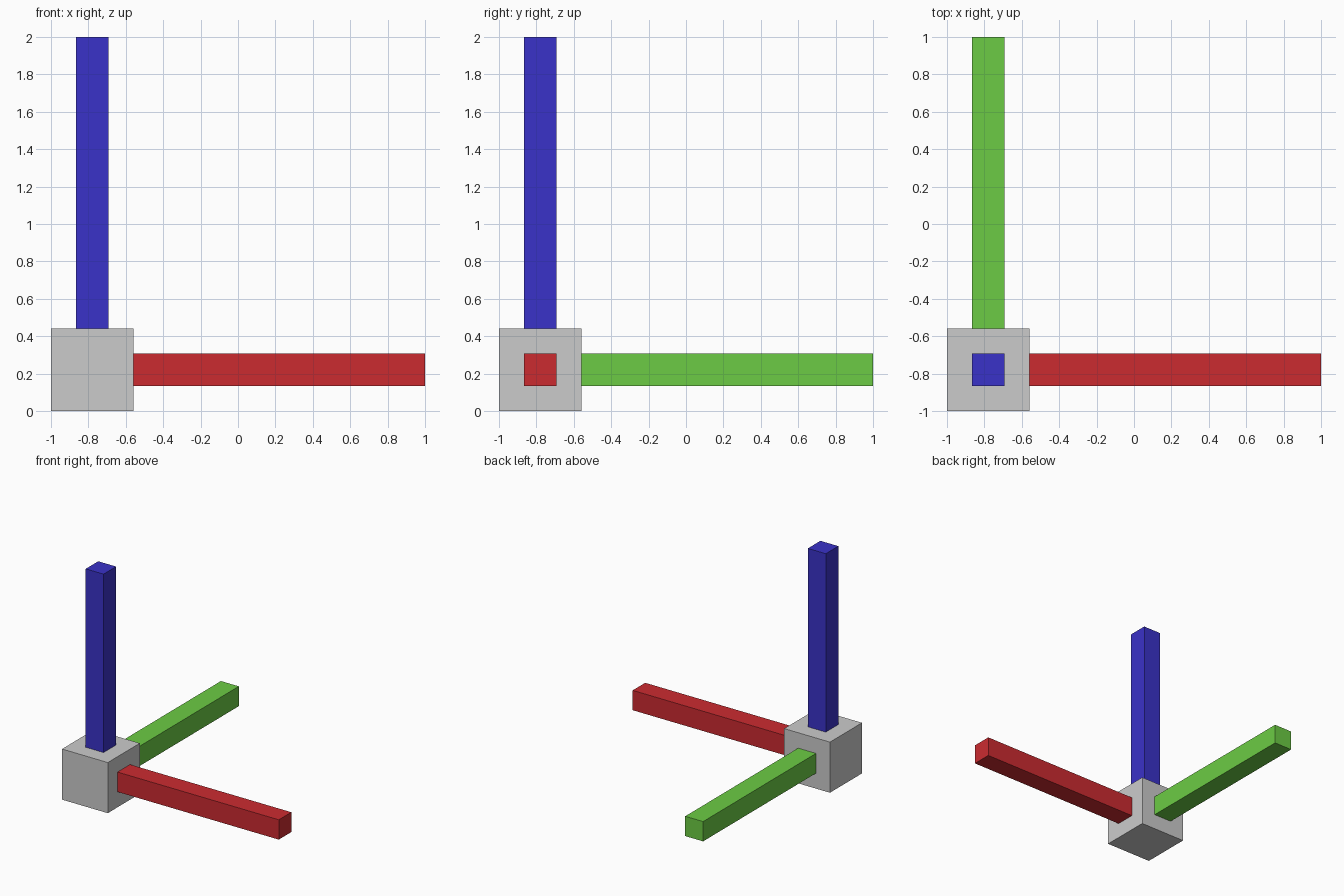
import bpy
from mathutils import Vector

if "Cube" in bpy.data.objects:
    bpy.data.objects.remove(bpy.data.objects["Cube"])

HUB = 0.442      # edge of the corner cube
BAR = 0.173      # thickness of each axis bar
LENGTH = 2 - HUB
CENTRE = Vector((-1 + HUB / 2, -1 + HUB / 2, HUB / 2))


def box(name, centre, size, colour=None):
    bpy.ops.mesh.primitive_cube_add(size=1, location=centre)
    obj = bpy.context.object
    obj.name = name
    obj.scale = size
    bpy.ops.object.transform_apply(location=False, rotation=False, scale=True)
    if colour:
        mat = bpy.data.materials.new(name + "_colour")
        mat.diffuse_color = (*colour, 1)
        mat.use_nodes = True
        mat.node_tree.nodes["Principled BSDF"].inputs["Base Color"].default_value = mat.diffuse_color
        obj.data.materials.append(mat)
    return obj


# Corner cube
box("corner_cube", CENTRE, (HUB, HUB, HUB))

# One bar per axis, starting on the cube's face
bars = [("x_axis_bar", (0.60, 0.024, 0.03)),
        ("y_axis_bar", (0.15, 0.60, 0.058)),
        ("z_axis_bar", (0.042, 0.032, 0.58))]
for axis, (name, colour) in enumerate(bars):
    centre = CENTRE.copy()
    centre[axis] += (HUB + LENGTH) / 2
    size = [BAR] * 3
    size[axis] = LENGTH
    box(name, centre, size, colour)
